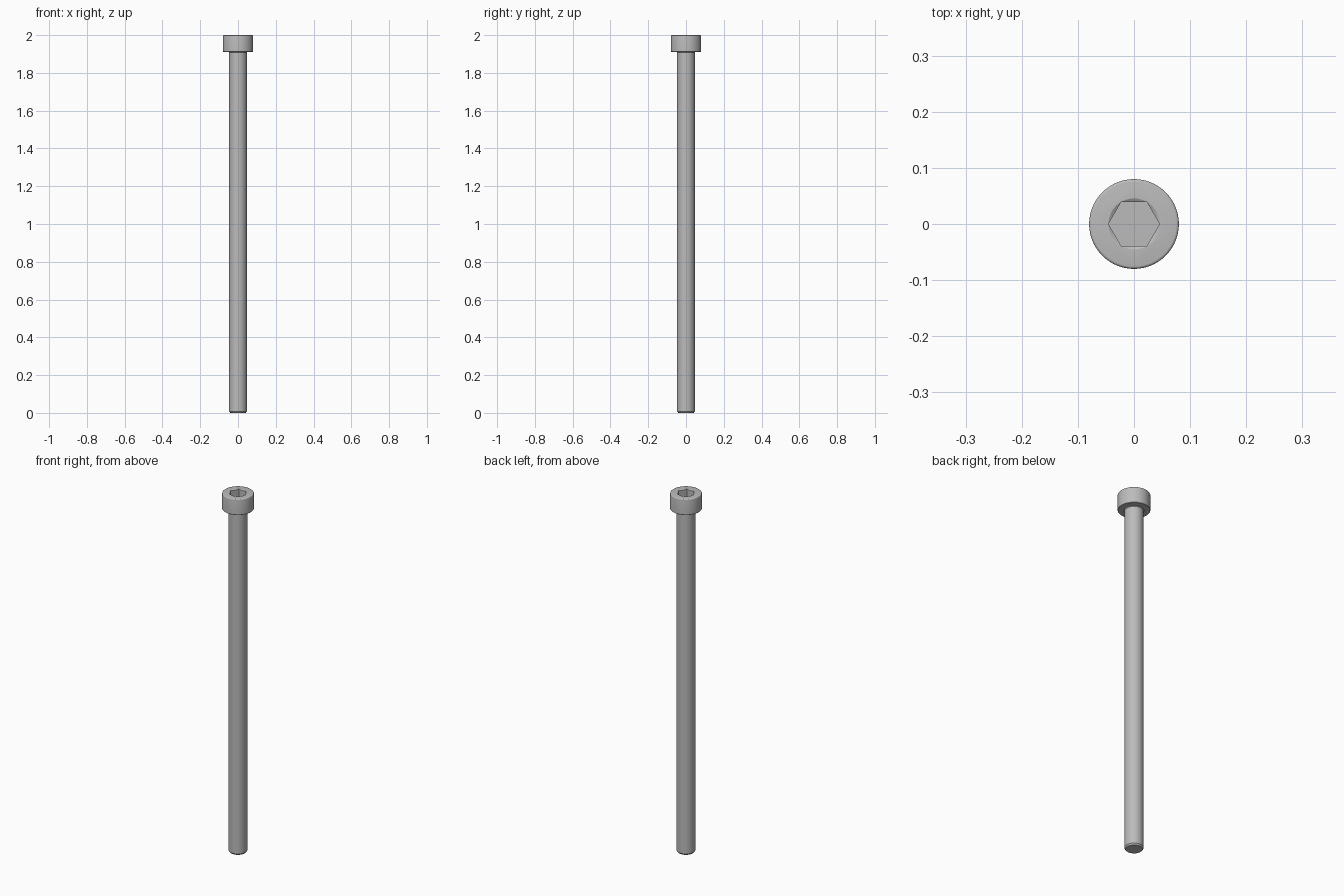
import bpy
import math

if "Cube" in bpy.data.objects:
    bpy.data.objects.remove(bpy.data.objects["Cube"])

HEAD_R, SHANK_R, HEX_R = 0.08, 0.047, 0.0455
TOP, HEAD_BOTTOM, SOCKET_FLOOR = 2.0, 1.911, 1.953

steel = bpy.data.materials.new("steel grey")
steel.use_nodes = True
colour = (0.5, 0.5, 0.5, 1)
steel.diffuse_color = colour
steel.node_tree.nodes["Principled BSDF"].inputs["Base Color"].default_value = colour


def lathe(name, profile, sides):
    """Closed solid turned about z from (radius, height) points, bottom to top."""
    verts = [(r * math.cos(a), r * math.sin(a), z)
             for r, z in profile
             for a in (2 * math.pi * i / sides for i in range(sides))]
    faces = [tuple(reversed(range(sides))),
             tuple(range(len(verts) - sides, len(verts)))]
    for row in range(len(profile) - 1):
        for i in range(sides):
            a, b = row * sides + i, row * sides + (i + 1) % sides
            faces.append((a, b, b + sides, a + sides))
    mesh = bpy.data.meshes.new(name)
    mesh.from_pydata(verts, [], faces)
    mesh.materials.append(steel)
    obj = bpy.data.objects.new(name, mesh)
    bpy.context.collection.objects.link(obj)
    return obj


def fillet(radius, z, size, steps=4):
    """Rounded outer top edge, as profile points."""
    angles = [math.pi / 2 * i / steps for i in range(steps + 1)]
    return [(radius - size + size * math.cos(a), z - size + size * math.sin(a))
            for a in angles]


# Shank with chamfered tip, and cylindrical head with rounded rim
bolt = lathe("socket_head_bolt", [
    (SHANK_R - 0.006, 0), (SHANK_R, 0.008),
    (SHANK_R, HEAD_BOTTOM - 0.004), (SHANK_R + 0.003, HEAD_BOTTOM),
    (HEAD_R - 0.002, HEAD_BOTTOM), (HEAD_R, HEAD_BOTTOM + 0.002),
] + fillet(HEAD_R, TOP, 0.005), 64)

# Hexagonal socket and its shallow conical lead-in
socket = lathe("socket_cutter", [(HEX_R, SOCKET_FLOOR), (HEX_R, TOP + 0.05)], 6)
lead_in = lathe("lead_in_cutter", [
    (HEX_R - 0.01, TOP - 0.0058), (HEX_R, TOP), (HEX_R + 0.001, TOP + 0.0006)], 48)

bpy.ops.object.select_all(action="DESELECT")
bpy.context.view_layer.objects.active = bolt
bolt.select_set(True)
for cutter in (socket, lead_in):
    cut = bolt.modifiers.new(cutter.name, "BOOLEAN")
    cut.operation = "DIFFERENCE"
    cut.solver = "EXACT"
    cut.object = cutter
    bpy.ops.object.modifier_apply(modifier=cut.name)
    bpy.data.objects.remove(cutter)

bpy.ops.object.shade_smooth_by_angle(angle=math.radians(25))
